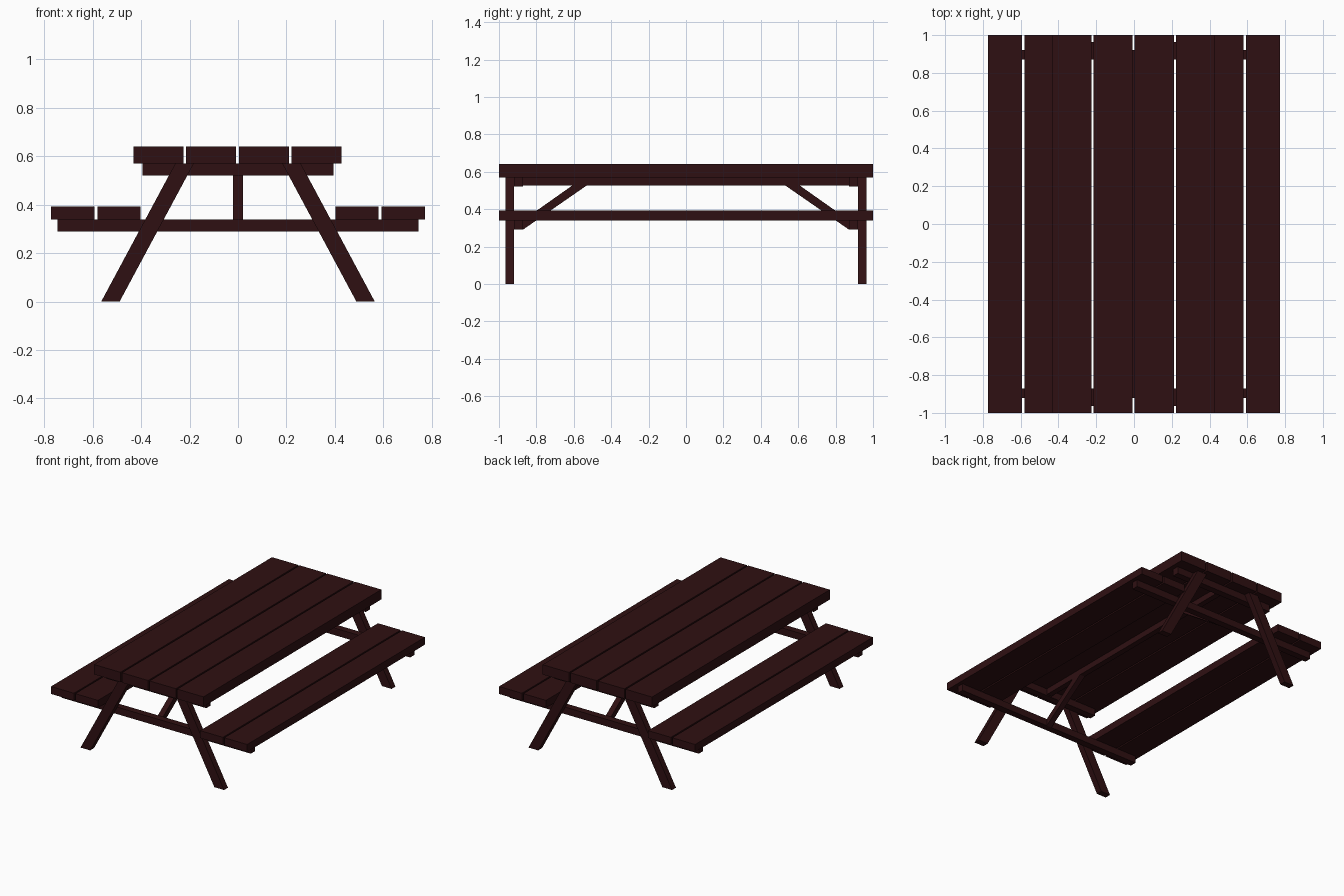
import bpy
import bmesh
from mathutils import Vector

cube = bpy.data.objects.get("Cube")
if cube:
    bpy.data.objects.remove(cube, do_unlink=True)

# Dark stained wood
wood = bpy.data.materials.new("dark_red_brown_wood")
wood.use_nodes = True
color = (0.028, 0.005, 0.006, 1)
wood.diffuse_color = color
bsdf = wood.node_tree.nodes["Principled BSDF"]
bsdf.inputs["Base Color"].default_value = color
bsdf.inputs["Roughness"].default_value = 0.8


def prism(name, outline, depth):
    """Extrude a closed outline of 3D points along the depth vector."""
    bm = bmesh.new()
    face = bm.faces.new([bm.verts.new(p) for p in outline])
    grown = bmesh.ops.extrude_face_region(bm, geom=[face])
    moved = [v for v in grown["geom"] if isinstance(v, bmesh.types.BMVert)]
    bmesh.ops.translate(bm, verts=moved, vec=Vector(depth))
    bmesh.ops.recalc_face_normals(bm, faces=bm.faces)
    mesh = bpy.data.meshes.new(name)
    bm.to_mesh(mesh)
    bm.free()
    mesh.materials.append(wood)
    obj = bpy.data.objects.new(name, mesh)
    bpy.context.collection.objects.link(obj)
    return obj


def board(name, x, y, z):
    """Straight board between (min, max) pairs."""
    outline = [(x[0], y[0], z[0]), (x[1], y[0], z[0]),
               (x[1], y[0], z[1]), (x[0], y[0], z[1])]
    return prism(name, outline, (0, y[1] - y[0], 0))


# Table top planks
pitch, width = 0.218, 0.207
for i in range(4):
    cx = (i - 1.5) * pitch - 0.002
    board(f"top_plank_{i + 1}", (cx - width / 2, cx + width / 2), (-1, 1), (0.57, 0.64))

# Bench planks
for side, s in (("left", 1), ("right", -1)):
    for part, a, b in (("inner", 0.402, 0.581), ("outer", 0.592, 0.772)):
        board(f"{side}_bench_{part}_plank", sorted((s * a, s * b)), (-1, 1), (0.34, 0.393))

# Lengthwise beam under the top
board("centre_beam", (-0.02, 0.02), (-0.92, 0.92), (0.527, 0.57))

for end, e in (("front", -1), ("back", 1)):
    # Cross rails carrying the top and the benches
    rail_y = sorted((e * 0.872, e * 0.92))
    board(f"{end}_top_rail", (-0.395, 0.395), rail_y, (0.52, 0.57))
    board(f"{end}_bench_rail", (-0.745, 0.745), rail_y, (0.29, 0.34))

    # Splayed legs on the outside of the rails
    for side, s in (("left", 1), ("right", -1)):
        y = e * 0.92
        outline = [(s * 0.565, y, 0), (s * 0.489, y, 0),
                   (s * 0.183, y, 0.57), (s * 0.259, y, 0.57)]
        prism(f"{end}_{side}_leg", outline, (0, e * 0.044, 0))

    # Diagonal brace from bench rail up to the beam
    outline = [(-0.02, e * y, z) for y, z in
               ((0.872, 0.29), (0.53, 0.527), (0.607, 0.527), (0.872, 0.34))]
    prism(f"{end}_brace", outline, (0.04, 0, 0))
